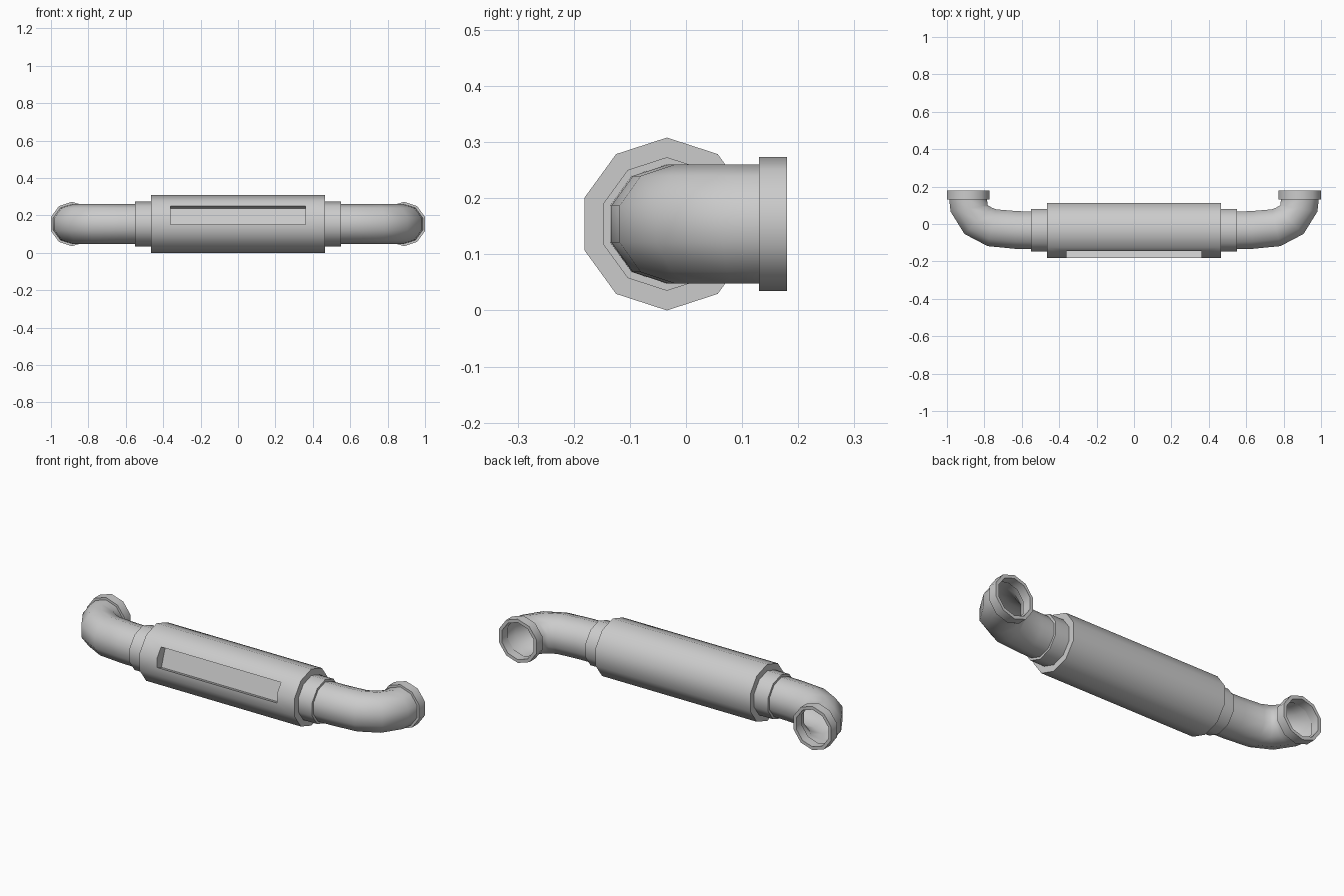
import bpy, bmesh, math
from mathutils import Vector, Matrix

if "Cube" in bpy.data.objects:
    bpy.data.objects.remove(bpy.data.objects["Cube"])

SIDES = 10
ZC = 0.154       # height of the pipe axis
YC = -0.034      # depth of the straight run


def finish(obj):
    bpy.ops.object.select_all(action='DESELECT')
    bpy.context.view_layer.objects.active = obj
    obj.select_set(True)
    for m in list(obj.modifiers):
        bpy.ops.object.modifier_apply(modifier=m.name)
    bpy.ops.object.shade_smooth_by_angle(angle=math.radians(40))


def sweep(name, stations, caps=False, mirror=True):
    """Ten-sided tube; each station is (x, y, heading in degrees, radius)."""
    bm = bmesh.new()
    rings = []
    for x, y, heading, r in stations:
        h = math.radians(heading)
        side = Vector((math.sin(h), -math.cos(h), 0))
        ring = []
        for i in range(SIDES):
            a = 2 * math.pi * i / SIDES
            ring.append(bm.verts.new(Vector((x, y, ZC)) + side * r * math.sin(a)
                                     + Vector((0, 0, r * math.cos(a)))))
        rings.append(ring)
    for a, b in zip(rings, rings[1:]):
        for i in range(SIDES):
            j = (i + 1) % SIDES
            bm.faces.new((a[i], a[j], b[j], b[i]))
    if caps:
        bm.faces.new(rings[0])
        bm.faces.new(rings[-1])
    bmesh.ops.recalc_face_normals(bm, faces=bm.faces)
    me = bpy.data.meshes.new(name)
    bm.to_mesh(me)
    bm.free()
    obj = bpy.data.objects.new(name, me)
    bpy.context.collection.objects.link(obj)
    if mirror:
        obj.modifiers.new("mirror", 'MIRROR').use_mirror_merge = False
    return obj


# central sleeve
sleeve = sweep("sleeve", [(-0.466, YC, 0, 0.154), (0.466, YC, 0, 0.154)],
               caps=True, mirror=False)

# long slot cut across the upper front edge of the sleeve
p0, p1, depth = Vector((0, -0.181, 0.151)), Vector((0, -0.147, 0.25)), 0.04
up = (p1 - p0).normalized()
inward = Vector((0, up.z, -up.y))
bm = bmesh.new()
bmesh.ops.create_cube(bm, size=1)
centre = (p0 + p1) / 2 + inward * (depth - 0.1)
rot = Matrix((Vector((1, 0, 0)), inward, up)).transposed().to_4x4()
bm.transform(Matrix.Translation(centre) @ rot
             @ Matrix.Diagonal((0.722, 0.2, (p1 - p0).length, 1)))
me = bpy.data.meshes.new("slot_cutter")
bm.to_mesh(me)
bm.free()
cutter = bpy.data.objects.new("slot_cutter", me)
cutter.hide_render = True
bpy.context.collection.objects.link(cutter)
cut = sleeve.modifiers.new("slot", 'BOOLEAN')
cut.operation = 'DIFFERENCE'
cut.solver = 'EXACT'
cut.object = cutter
finish(sleeve)
bpy.data.objects.remove(cutter)

# collars stepping down from sleeve to pipe
finish(sweep("collars", [(0.466, YC, 0, 0.119), (0.55, YC, 0, 0.119),
                         (0.55, YC, 0, 0.106)]))

# elbow pipes turning to the back
finish(sweep("elbow_pipes", [(0.55, YC, 0, 0.106), (0.63, -0.032, 2, 0.106),
                             (0.76, -0.02, 13, 0.106), (0.835, 0.018, 45, 0.106),
                             (0.881, 0.083, 80, 0.106), (0.887, 0.13, 90, 0.106)]))

# open end flanges
finish(sweep("end_flanges", [(0.887, 0.13, 90, 0.104), (0.887, 0.13, 90, 0.119),
                             (0.887, 0.18, 90, 0.119), (0.887, 0.18, 90, 0.101),
                             (0.887, 0.13, 90, 0.101)]))
